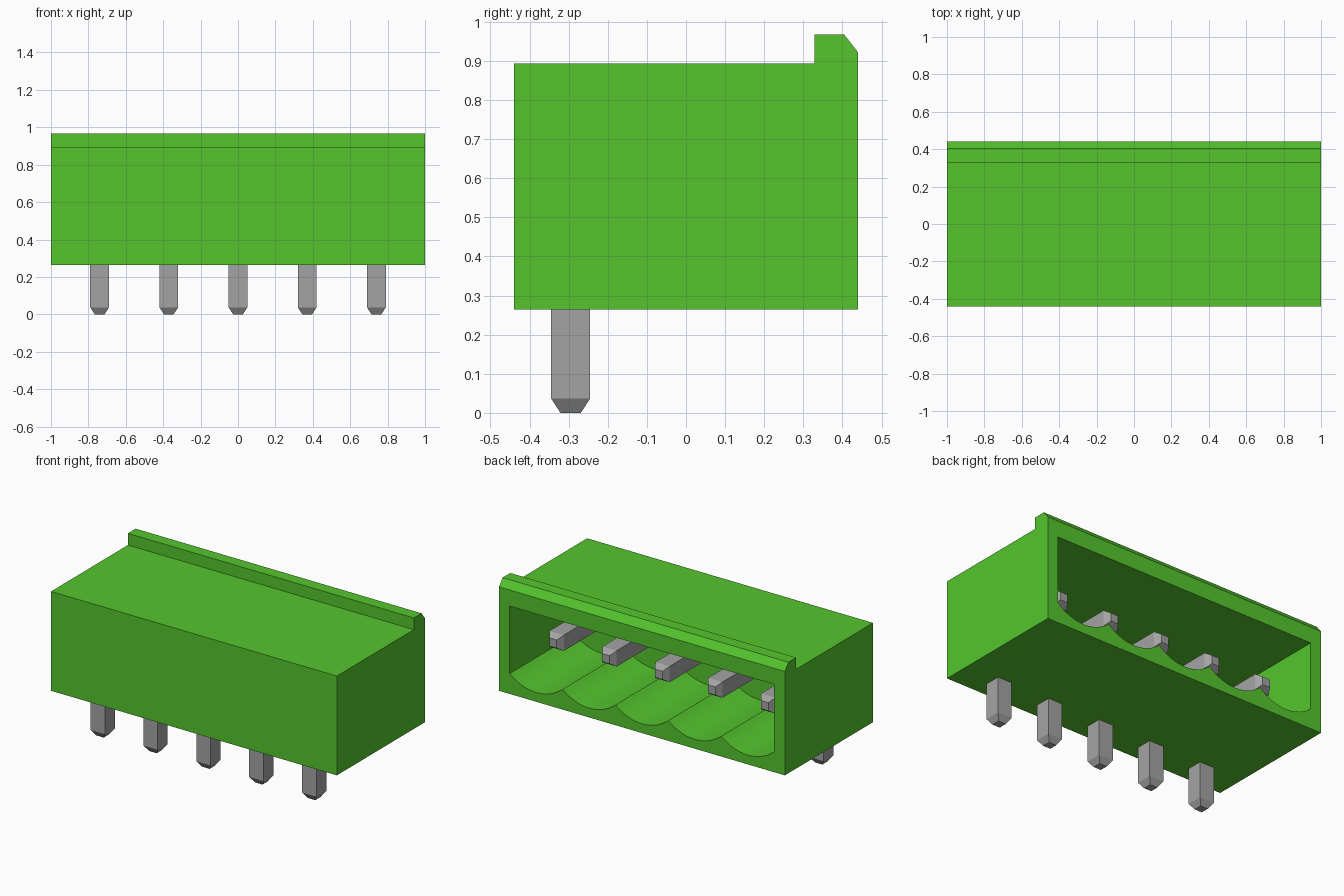
import bpy
import bmesh
import math
from mathutils import Vector

cube = bpy.data.objects.get("Cube")
if cube:
    bpy.data.objects.remove(cube, do_unlink=True)

PITCH, COUNT = 0.37, 5
PIN_X = [(i - (COUNT - 1) / 2) * PITCH for i in range(COUNT)]
PIN_Y, PIN_Z = -0.295, 0.572
CAVITY_HALF = PITCH * COUNT / 2


def material(name, rgb):
    mat = bpy.data.materials.new(name)
    mat.use_nodes = True
    mat.diffuse_color = (*rgb, 1)
    mat.node_tree.nodes["Principled BSDF"].inputs["Base Color"].default_value = (*rgb, 1)
    return mat


def loft(name, rings, mat):
    """Skin matching closed rings of points and cap both ends."""
    bm = bmesh.new()
    loops = [[bm.verts.new(p) for p in ring] for ring in rings]
    for a, b in zip(loops, loops[1:]):
        for i in range(len(a)):
            j = (i + 1) % len(a)
            bm.faces.new((a[i], a[j], b[j], b[i]))
    bm.faces.new(loops[0])
    bm.faces.new(loops[-1])
    bmesh.ops.recalc_face_normals(bm, faces=bm.faces)
    mesh = bpy.data.meshes.new(name)
    bm.to_mesh(mesh)
    bm.free()
    mesh.materials.append(mat)
    obj = bpy.data.objects.new(name, mesh)
    bpy.context.collection.objects.link(obj)
    return obj


green = material("green plastic", (0.09, 0.56, 0.027))
grey = material("grey metal", (0.37, 0.37, 0.37))

# Housing: side profile with the raised, chamfered lip along the back
profile = [(-0.44, 0.265), (0.44, 0.265), (0.44, 0.922), (0.405, 0.967),
           (0.328, 0.967), (0.328, 0.893), (-0.44, 0.893)]
housing = loft("housing", [[(x, y, z) for y, z in profile] for x in (-1, 1)], green)

# Socket cutter: one round trough in the floor under each pin
FLOOR, DEPTH, STEPS = 0.394, 0.07, 16
half = PITCH / 2
radius = (half ** 2 + DEPTH ** 2) / (2 * DEPTH)
sweep = math.asin(half / radius)
outline = [(CAVITY_HALF, 0.82), (-CAVITY_HALF, 0.82), (-CAVITY_HALF, FLOOR)]
for x in PIN_X:
    for s in range(1, STEPS + 1):
        a = sweep * (2 * s / STEPS - 1)
        outline.append((x + radius * math.sin(a),
                        FLOOR - DEPTH + radius * (1 - math.cos(a))))
cutter = loft("socket_cutter", [[(x, y, z) for x, z in outline] for y in (-0.21, 0.6)], green)
cutter.hide_render = True

cut = housing.modifiers.new("socket", 'BOOLEAN')
cut.operation = 'DIFFERENCE'
cut.solver = 'EXACT'
cut.object = cutter
bpy.ops.object.select_all(action='DESELECT')
bpy.context.view_layer.objects.active = housing
housing.select_set(True)
bpy.ops.object.modifier_apply(modifier=cut.name)
bpy.data.objects.remove(cutter, do_unlink=True)
bpy.ops.object.shade_smooth_by_angle(angle=math.radians(30))


def pin(name, x):
    """Square bent pin with tapered tips: leg downwards, contact backwards."""
    def ring(y, z, size, across):
        centre = Vector((x, y, z))
        side = Vector((size, 0, 0))
        return [centre + side * sx + across * size * sa
                for sx, sa in ((-1, -1), (1, -1), (1, 1), (-1, 1))]

    along_y, along_z = Vector((0, 1, 0)), Vector((0, 0, -1))
    rings = [ring(PIN_Y, 0, 0.026, along_y),
             ring(PIN_Y, 0.037, 0.05, along_y),
             ring(PIN_Y, PIN_Z, 0.05, along_y + along_z),
             ring(0.235, PIN_Z, 0.05, along_z),
             ring(0.272, PIN_Z, 0.026, along_z)]
    return loft(name, rings, grey)


# Row of contact pins
for i, x in enumerate(PIN_X):
    pin(f"contact_pin_{i + 1}", x)
